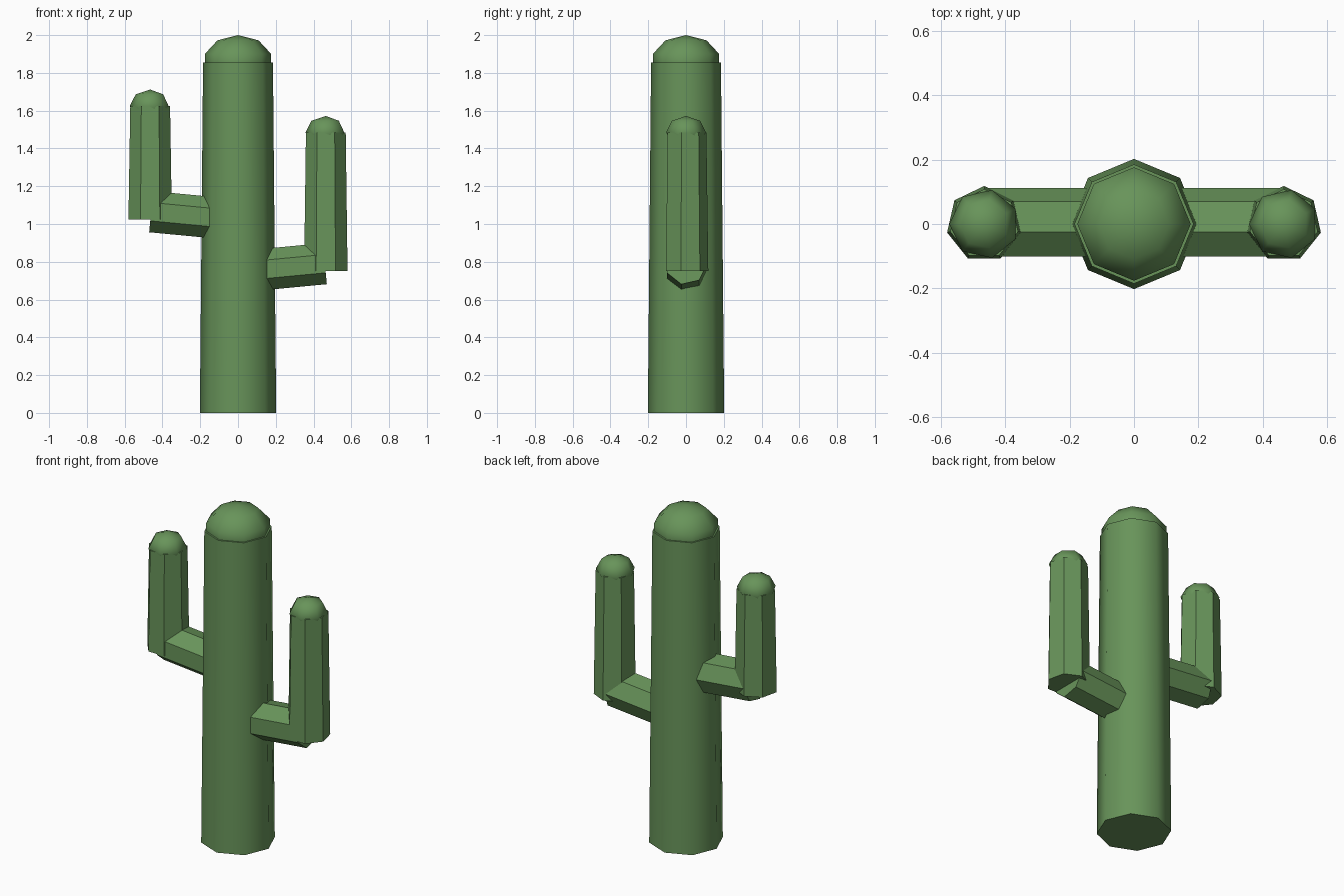
import bpy
import math
from mathutils import Vector

default = bpy.data.objects.get("Cube")
if default:
    bpy.data.objects.remove(default, do_unlink=True)

green = bpy.data.materials.new("cactus green")
green.use_nodes = True
colour = (0.138, 0.296, 0.102, 1)
green.diffuse_color = colour
green.node_tree.nodes["Principled BSDF"].inputs["Base Color"].default_value = colour


def finish(name, smooth_angle):
    obj = bpy.context.object
    obj.name = name
    obj.data.materials.append(green)
    bpy.ops.object.shade_smooth_by_angle(angle=math.radians(smooth_angle))
    return obj


def stem(name, sides, start, end, r_start, r_end):
    """Tapered prism between two points; its first corner stays on +y."""
    start, end = Vector(start), Vector(end)
    axis = end - start
    bpy.ops.mesh.primitive_cone_add(
        vertices=sides, radius1=r_start, radius2=r_end, depth=axis.length,
        location=(start + end) / 2,
        rotation=(0, math.atan2(axis.x, axis.z), 0))
    return finish(name, 50)


def dome(name, sides, rings, centre, radius, height):
    """Flattened sphere with a corner on +y."""
    bpy.ops.mesh.primitive_uv_sphere_add(
        segments=sides, ring_count=rings, radius=1,
        location=centre, rotation=(0, 0, math.pi / 2))
    bpy.context.object.scale = (radius, radius, height)
    bpy.ops.object.transform_apply(location=False, rotation=True, scale=True)
    return finish(name, 80)


# Trunk
stem("trunk", 8, (0, 0, 0), (0, 0, 1.855), 0.202, 0.185)
dome("trunk_dome", 8, 5, (0, 0, 1.855), 0.185, 0.145)

# Arms: a sloping elbow, an upright and a rounded tip
ARM_X = 0.465
for side, sign, bottom, top in (("left", 1, 0.75, 1.485), ("right", -1, 1.025, 1.625)):
    elbow_end = bottom + 0.04
    stem(side + "_elbow", 7, (sign * 0.08, 0, elbow_end - 0.036),
         (sign * 0.46, 0, elbow_end), 0.112, 0.112)
    stem(side + "_upright", 7, (sign * ARM_X, 0, bottom),
         (sign * ARM_X, 0, top), 0.118, 0.108)
    dome(side + "_tip", 7, 4, (sign * ARM_X, 0, top), 0.108, 0.087)
